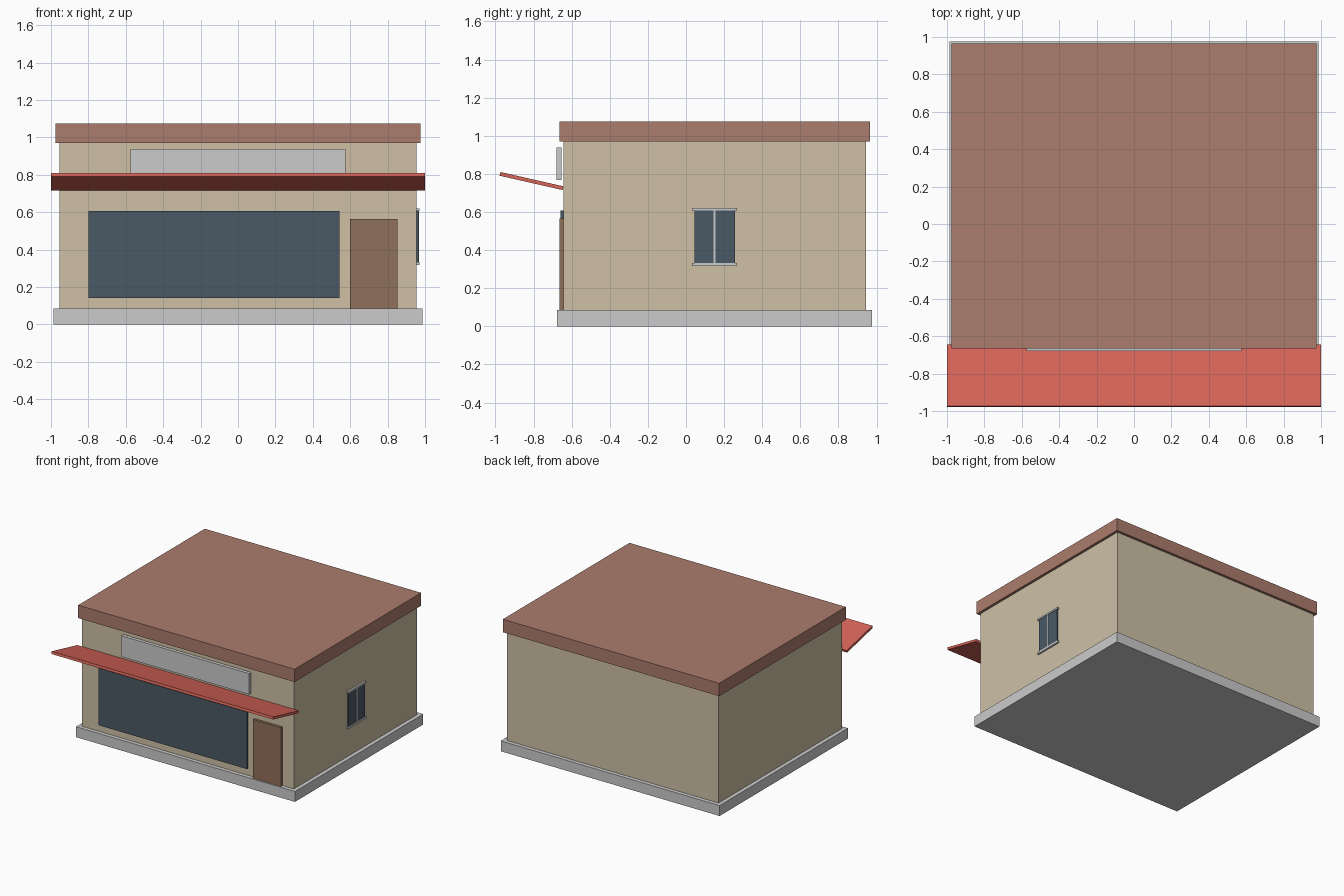
import bpy
from math import radians

if "Cube" in bpy.data.objects:
    bpy.data.objects.remove(bpy.data.objects["Cube"])


def material(name, rgb):
    m = bpy.data.materials.new(name)
    m.diffuse_color = (*rgb, 1)
    m.use_nodes = True
    m.node_tree.nodes["Principled BSDF"].inputs["Base Color"].default_value = m.diffuse_color
    return m


TAN = material("tan_wall", (0.62, 0.53, 0.38))
CLAY = material("clay_roof", (0.41, 0.20, 0.15))
RED = material("red_awning", (0.68, 0.13, 0.10))
GLASS = material("dark_glass", (0.07, 0.10, 0.13))
WOOD = material("brown_wood", (0.28, 0.16, 0.10))


def box(name, x, y, z, mat=None):
    """Box spanning the given (min, max) ranges."""
    spans = (x, y, z)
    bpy.ops.mesh.primitive_cube_add(size=1, location=[(a + b) / 2 for a, b in spans])
    ob = bpy.context.object
    ob.name = name
    ob.scale = [b - a for a, b in spans]
    bpy.ops.object.transform_apply(location=False, rotation=False, scale=True)
    if mat:
        ob.data.materials.append(mat)
    return ob


# Building shell
box("foundation", (-0.987, 0.987), (-0.676, 0.977), (0, 0.085))
box("walls", (-0.955, 0.955), (-0.644, 0.945), (0.085, 0.97), TAN)
box("roof_slab", (-0.976, 0.976), (-0.665, 0.966), (0.97, 1.075), CLAY)

# Shop front
box("shop_window", (-0.798, 0.542), (-0.659, -0.640), (0.142, 0.607), GLASS)
box("door", (0.599, 0.852), (-0.665, -0.640), (0.085, 0.565), WOOD)
box("sign_board", (-0.575, 0.575), (-0.680, -0.653), (0.767, 0.938))

# Awning, rising away from the wall
awning = box("awning", (-1, 1), (-0.980, -0.641), (0.7525, 0.7725), RED)
awning.rotation_euler.x = radians(-12.8)

# Window on the right side wall
box("side_window", (0.950, 0.965), (0.044, 0.256), (0.333, 0.607), GLASS)
box("side_window_mullion", (0.950, 0.968), (0.144, 0.156), (0.333, 0.607))
for part, z in (("sill", (0.317, 0.333)), ("lintel", (0.607, 0.620))):
    box("side_window_" + part, (0.950, 0.970), (0.032, 0.268), z)
